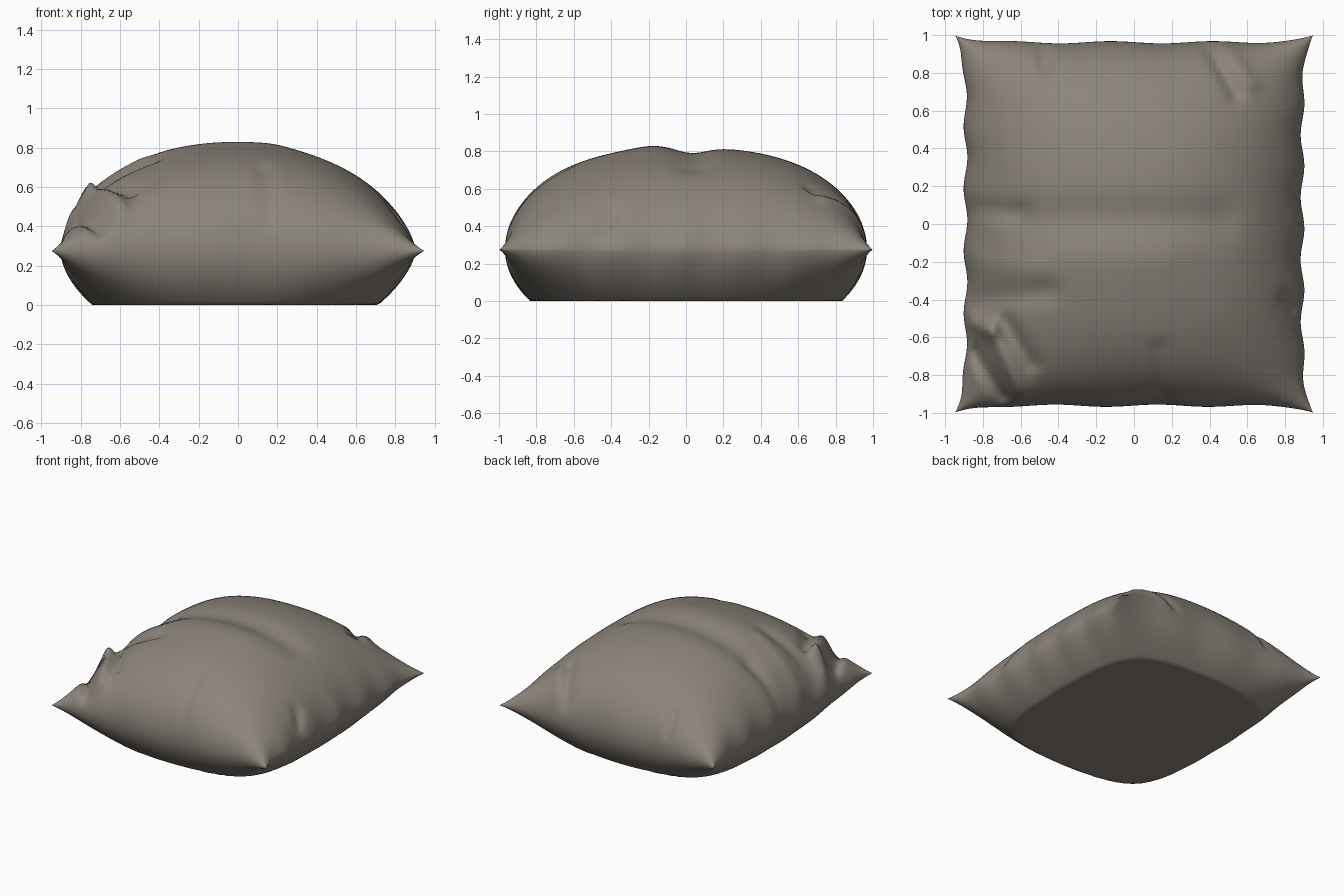
import bpy, bmesh, math
from mathutils import Vector

if "Cube" in bpy.data.objects:
    bpy.data.objects.remove(bpy.data.objects["Cube"])

N = 90          # grid cells per side
SEAM = 0.275    # height of the seam

# folds and dents pressed into the top: (start, end, width, height)
FOLDS = [
    ((-0.86, -0.52), (-0.76, -0.56), 0.045, 0.050),
    ((-0.76, -0.56), (-0.60, -0.88), 0.045, 0.055),
    ((-0.68, -0.52), (-0.54, -0.74), 0.040, -0.030),
    ((-0.84, -0.68), (-0.70, -0.92), 0.040, -0.050),
    ((-0.85, -0.40), (-0.45, -0.36), 0.060, -0.025),
    ((-0.85, -0.20), (-0.50, -0.24), 0.060, 0.015),
    ((-0.88, 0.08), (-0.60, 0.06), 0.050, -0.025),
    ((-0.60, 0.03), (0.45, 0.03), 0.110, -0.030),
    ((-0.35, -0.20), (0.15, -0.18), 0.140, 0.014),
    ((0.40, 0.93), (0.54, 0.68), 0.035, -0.040),
    ((0.50, 0.93), (0.62, 0.74), 0.040, 0.020),
    ((-0.48, 0.92), (-0.47, 0.82), 0.030, -0.040),
    ((0.13, -0.66), (0.16, -0.92), 0.040, -0.020),
    ((0.85, -0.45), (0.80, -0.40), 0.035, -0.040),
]


def fold_height(x, y):
    total = 0.0
    p = Vector((x, y))
    for a, b, width, height in FOLDS:
        a, b = Vector(a), Vector(b)
        t = max(0.0, min(1.0, (p - a).dot(b - a) / (b - a).length_squared))
        total += height * math.exp(-((p - a.lerp(b, t)).length / width) ** 2)
    return total


def point(i, j, side):
    # sine spacing packs the rows towards the seam
    u = math.sin((i / N - 0.5) * math.pi)
    v = math.sin((j / N - 0.5) * math.pi)
    au, av = min(abs(u), 1), min(abs(v), 1)
    # seam outline: corners pulled out, edges slightly puckered
    pucker_x = 0.010 * math.sin(19 * v + 2 * u) * (1 - av ** 6) * au ** 10
    pucker_y = 0.006 * math.sin(11 * u + 3 * v) * (1 - au ** 6) * av ** 10
    x = u * (0.892 + 0.055 * av ** 9 + pucker_x)
    y = v * (0.962 + 0.036 * au ** 9 + pucker_y)
    # puffed cross-sections
    f = max(0, 1 - au ** 2.2) ** (0.55 if u < 0 else 0.64)
    g = max(0, 1 - av ** 2.5) ** 0.5
    puff = f * g
    if side > 0:
        z = SEAM + 0.545 * puff + fold_height(x, y) * min(1, puff * 4)
    else:
        z = max(0.0, SEAM - 0.5 * puff)
    return x, y, z


# pillow: top and bottom cloth welded along the seam
bm = bmesh.new()
for side in (1, -1):
    grid = [[bm.verts.new(point(i, j, side)) for j in range(N + 1)] for i in range(N + 1)]
    for i in range(N):
        for j in range(N):
            quad = [grid[i][j], grid[i + 1][j], grid[i + 1][j + 1], grid[i][j + 1]]
            bm.faces.new(quad if side > 0 else quad[::-1])
bmesh.ops.remove_doubles(bm, verts=bm.verts, dist=0.00005)
bmesh.ops.recalc_face_normals(bm, faces=bm.faces)
mesh = bpy.data.meshes.new("pillow")
bm.to_mesh(mesh)
bm.free()

pillow = bpy.data.objects.new("pillow", mesh)
bpy.context.collection.objects.link(pillow)
cloth = bpy.data.materials.new("warm grey cloth")
cloth.diffuse_color = (0.26, 0.23, 0.195, 1)
cloth.use_nodes = True
cloth.node_tree.nodes["Principled BSDF"].inputs["Base Color"].default_value = cloth.diffuse_color
mesh.materials.append(cloth)

bpy.context.view_layer.objects.active = pillow
pillow.select_set(True)
bpy.ops.object.shade_smooth_by_angle(angle=math.radians(60))
